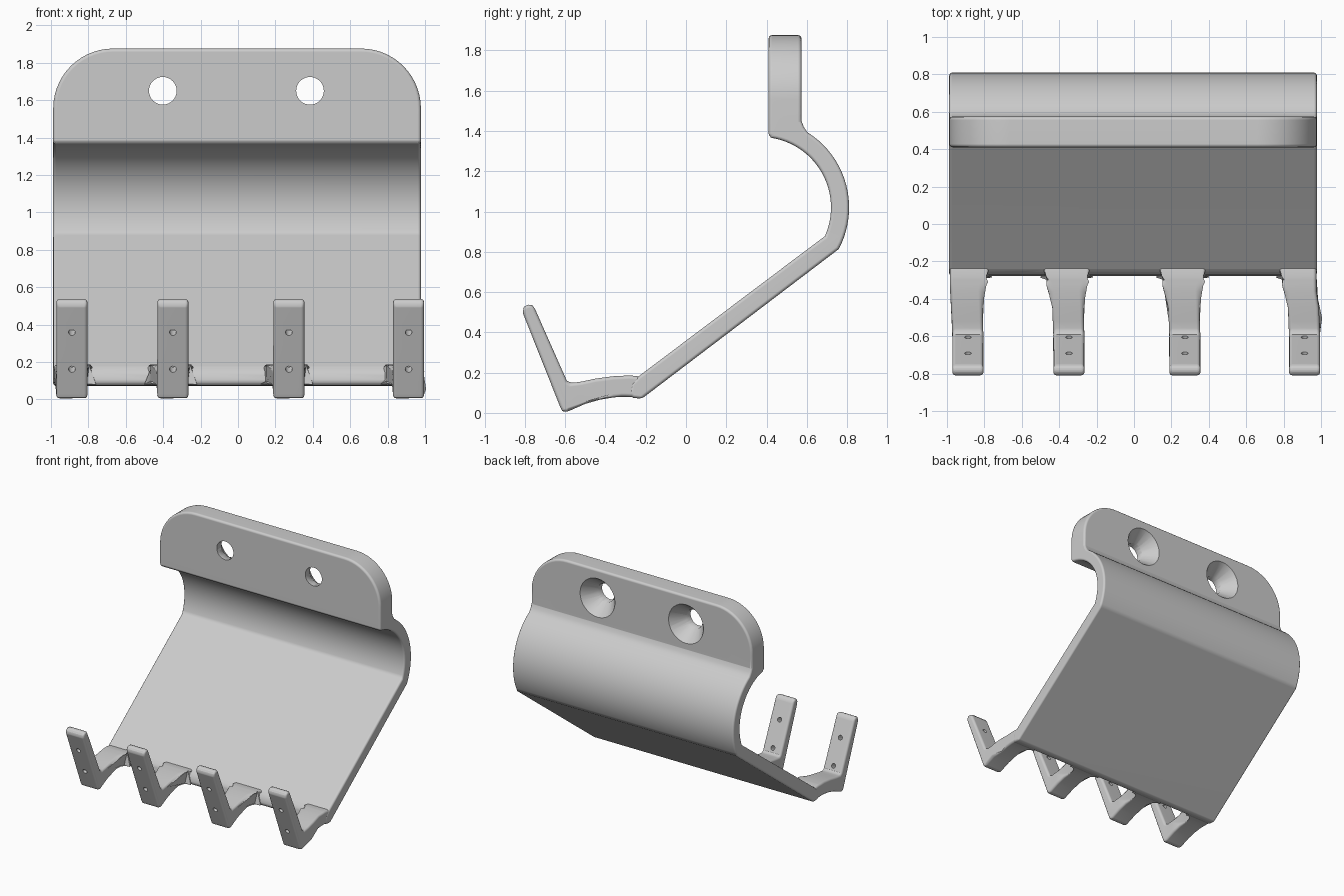
import bpy, bmesh, math
from mathutils import Vector, Matrix

if "Cube" in bpy.data.objects:
    bpy.data.objects.remove(bpy.data.objects["Cube"])

grey = bpy.data.materials.new("plain_grey")
grey.use_nodes = True
grey.diffuse_color = (0.6, 0.6, 0.6, 1)
grey.node_tree.nodes["Principled BSDF"].inputs["Base Color"].default_value = (0.6, 0.6, 0.6, 1)

LEFT, RIGHT = 0.978, -0.988   # side limits of the plate


def arc(cx, cy, r, start, end, n):
    """Points along an arc, angles in degrees."""
    angles = [math.radians(start + (end - start) * i / n) for i in range(n + 1)]
    return [(cx + r * math.cos(a), cy + r * math.sin(a)) for a in angles]


def make_object(name, bm):
    bmesh.ops.recalc_face_normals(bm, faces=bm.faces)
    mesh = bpy.data.meshes.new(name)
    bm.to_mesh(mesh)
    bm.free()
    mesh.materials.append(grey)
    ob = bpy.data.objects.new(name, mesh)
    bpy.context.collection.objects.link(ob)
    return ob


def prism(name, near, far, bevel):
    """Solid between two matching outlines, with softened edges."""
    bm = bmesh.new()
    a = [bm.verts.new(p) for p in near]
    b = [bm.verts.new(p) for p in far]
    bm.faces.new(a)
    bm.faces.new(b[::-1])
    for i in range(len(a)):
        j = (i + 1) % len(a)
        bm.faces.new((a[i], b[i], b[j], a[j]))
    ob = make_object(name, bm)
    mod = ob.modifiers.new("soft_edges", "BEVEL")
    mod.width = bevel
    mod.segments = 3
    mod.limit_method = "ANGLE"
    mod.angle_limit = math.radians(40)
    mod.use_clamp_overlap = False
    return ob


def cutter(name, centre, direction, r1, r2, depth, sides):
    """Round or conical cutting tool along a direction."""
    bm = bmesh.new()
    turn = Vector(direction).to_track_quat("Z", "Y").to_matrix().to_4x4()
    bmesh.ops.create_cone(bm, cap_ends=True, segments=sides, radius1=r1, radius2=r2,
                          depth=depth, matrix=Matrix.Translation(centre) @ turn)
    ob = make_object(name, bm)
    ob.hide_render = True
    return ob


# Curved sheet: sloping tray that bends up behind the mounting slab
section = (arc(0.37, 1.02, 0.35, 83, -24, 22)
           + [(-0.24, 0.178), (-0.272, 0.145), (-0.28, 0.09), (-0.262, 0.075), (-0.22, 0.07)]
           + arc(0.37, 1.02, 0.44, -28, 58, 20)
           + [(0.585, 1.42), (0.57, 1.46), (0.45, 1.46)])
plate = prism("hook_plate", [(RIGHT, y, z) for y, z in section],
              [(LEFT, y, z) for y, z in section], 0.016)

# Mounting slab with two large rounded top corners
r = 0.32
outline = ([(RIGHT, 1.37), (LEFT, 1.37)]
           + arc(LEFT - r, 1.876 - r, r, 0, 90, 14)
           + arc(RIGHT + r, 1.876 - r, r, 90, 180, 14))
slab = prism("mounting_slab", [(x, 0.41, z) for x, z in outline],
             [(x, 0.574, z) for x, z in outline], 0.018)
unions = [slab]

# Four fingers that dip forward and turn up, flared where they leave the sheet
finger = [(-0.2, 0.15), (-0.24, 0.182), (-0.28, 0.186), (-0.3, 0.185), (-0.32, 0.184),
          (-0.36, 0.182), (-0.45, 0.17), (-0.52, 0.155), (-0.575, 0.148), (-0.592, 0.16),
          (-0.747, 0.51), (-0.755, 0.53), (-0.775, 0.54), (-0.8, 0.533), (-0.812, 0.515),
          (-0.808, 0.49), (-0.625, 0.03), (-0.615, 0.01), (-0.598, 0.002), (-0.58, 0.01),
          (-0.5, 0.045), (-0.43, 0.065), (-0.36, 0.077), (-0.32, 0.08), (-0.3, 0.08),
          (-0.28, 0.079), (-0.22, 0.075)]


def finger_side(centre, side):
    points = []
    for y, z in finger:
        flare = 0.04 * min(1, max(0, (y + 0.36) / 0.08)) ** 2
        root = max(0, min(1, (y + 0.6) / 0.3))
        x = centre - 0.012 * root + side * (0.083 + flare)
        if y > -0.45:
            x = max(RIGHT + 0.003, min(LEFT - 0.003, x))
        points.append((x, y, z))
    return points


cuts = []
for i, centre in enumerate((-0.888, -0.348, 0.272, 0.912)):
    unions.append(prism(f"finger_{i}", finger_side(centre, -1), finger_side(centre, 1), 0.018))
    # Pin holes square to the upright part
    for y, z in ((-0.714, 0.375), (-0.63, 0.18)):
        cuts.append(cutter("pin_hole", (centre, y, z), (0, 1, 0.4), 0.018, 0.018, 0.2, 12))

# Screw holes, countersunk from the back
for x in (-0.402, 0.385):
    cuts.append(cutter("screw_hole", (x, 0.49, 1.65), (0, 1, 0), 0.074, 0.074, 0.3, 32))
    cuts.append(cutter("countersink", (x, 0.515, 1.65), (0, 1, 0), 0.06, 0.16, 0.13, 32))

# Join everything into one solid
for operation, tools in (("UNION", unions), ("DIFFERENCE", cuts)):
    for tool in tools:
        mod = plate.modifiers.new(tool.name, "BOOLEAN")
        mod.operation = operation
        mod.solver = "EXACT"
        mod.object = tool
bpy.context.view_layer.update()
solid = bpy.data.meshes.new_from_object(plate.evaluated_get(bpy.context.evaluated_depsgraph_get()))
plate.modifiers.clear()
plate.data = solid
for tool in unions + cuts:
    bpy.data.objects.remove(tool)

# Smooth shading with crisp creases
bpy.ops.object.select_all(action="DESELECT")
plate.select_set(True)
bpy.context.view_layer.objects.active = plate
bpy.ops.object.shade_smooth_by_angle(angle=math.radians(40))
plate.modifiers.new("even_shading", "WEIGHTED_NORMAL").keep_sharp = True
